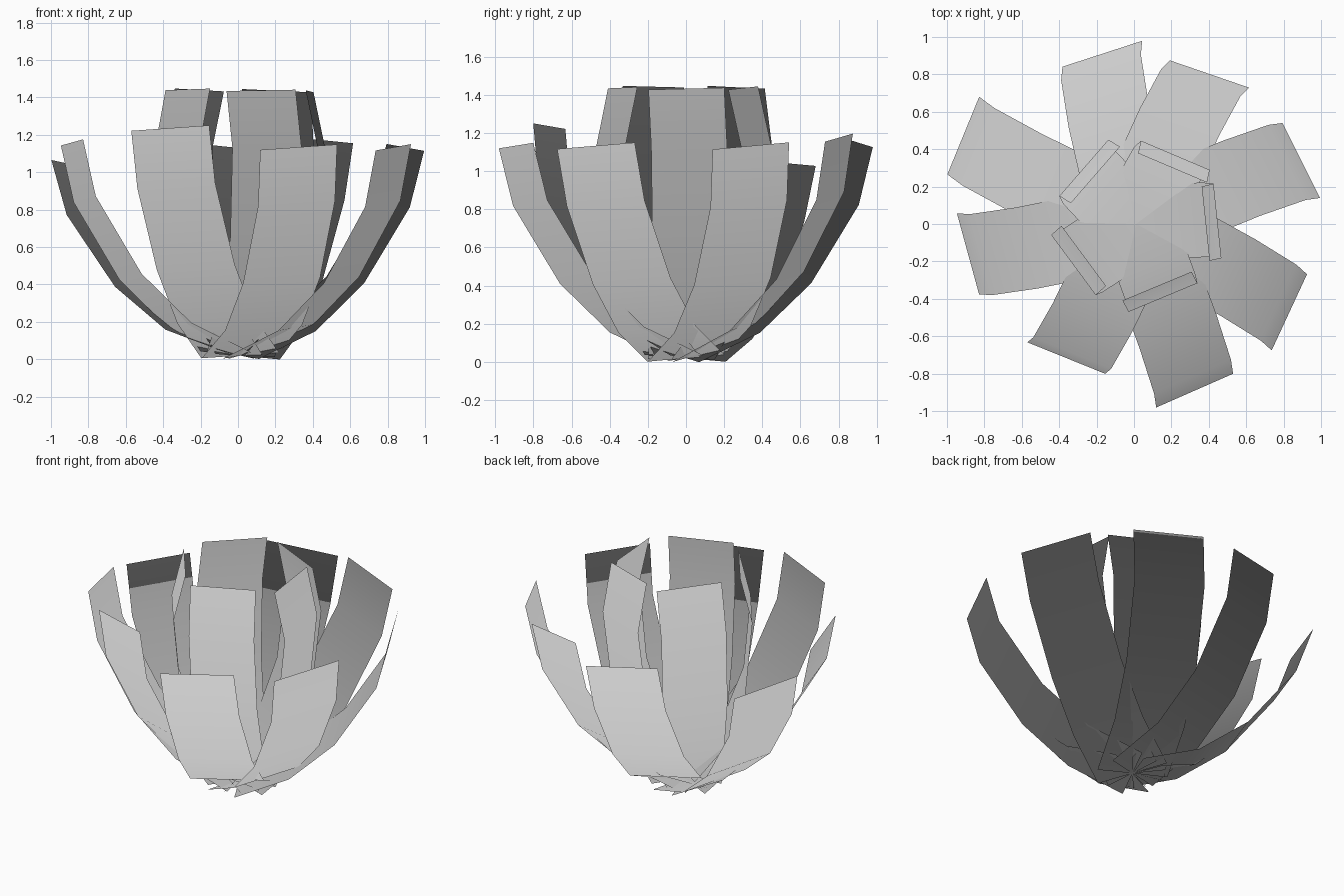
import bpy
import math
from mathutils import Matrix, Vector

cube = bpy.data.objects.get("Cube")
if cube:
    bpy.data.objects.remove(cube, do_unlink=True)

# Single petal colour
grey = bpy.data.materials.new("pale_grey")
grey.use_nodes = True
colour = (0.6, 0.6, 0.6, 1)
grey.diffuse_color = colour
grey.node_tree.nodes["Principled BSDF"].inputs["Base Color"].default_value = colour

# Side profile of a petal from root to tip (distance out, height)
PROFILE = [(0, 0), (0.345, 0.12), (0.644, 0.35), (0.936, 0.735), (1.035, 1.03)]
ROOT = (0.012, 0, 0.02)


def add_petal(name, width, flare, yaw, pitch, roll):
    """A bent strip rooted at the centre, leaned up, twisted and turned."""
    half = width / 2
    verts = [(r, side * half, z) for r, z in PROFILE for side in (-1, 1)]
    faces = [(i, i + 1, i + 3, i + 2) for i in range(0, len(verts) - 2, 2)]
    mesh = bpy.data.meshes.new(name)
    mesh.from_pydata(verts, [], faces)
    turn = Matrix.Rotation(math.radians(yaw), 4, "Z")
    mesh.transform(
        Matrix.Translation(ROOT)
        @ turn
        @ Matrix.Rotation(math.radians(roll), 4, "X")
        @ Matrix.Rotation(math.radians(-pitch), 4, "Y")
    )
    mesh.materials.append(grey)
    mesh.shade_smooth()
    # Soft foliage-style normals: upward at the root, flaring out to the tip
    normals = []
    for step in range(len(PROFILE)):
        tilt = math.radians(flare * (0.2 + 0.2 * step))
        normal = turn.to_3x3() @ Vector((math.sin(tilt), 0, math.cos(tilt)))
        normals += [normal, normal]
    mesh.normals_split_custom_set_from_vertices(normals)
    petal = bpy.data.objects.new(name, mesh)
    bpy.context.collection.objects.link(petal)


# Open outer ring: yaw, pitch, roll
OUTER = [
    (26.6, 5, 4.7), (71, 7.8, 5.4), (108, 6, 5.5), (157.7, 0, 4.8),
    (195.3, 6.6, 4.2), (248, 11.7, 3.7), (293.7, 5, 3.7), (335.1, 5, 4.3),
]
for i, pose in enumerate(OUTER, 1):
    add_petal(f"outer_petal_{i}", 0.45, 32, *pose)

# Upright inner ring
INNER = [
    (6, 30.5, 1.5), (67, 31.2, 2.5), (139, 31.8, 2.2),
    (216.5, 32.2, 1.2), (292.6, 31.3, 1),
]
for i, pose in enumerate(INNER, 1):
    add_petal(f"inner_petal_{i}", 0.4, 18, *pose)
